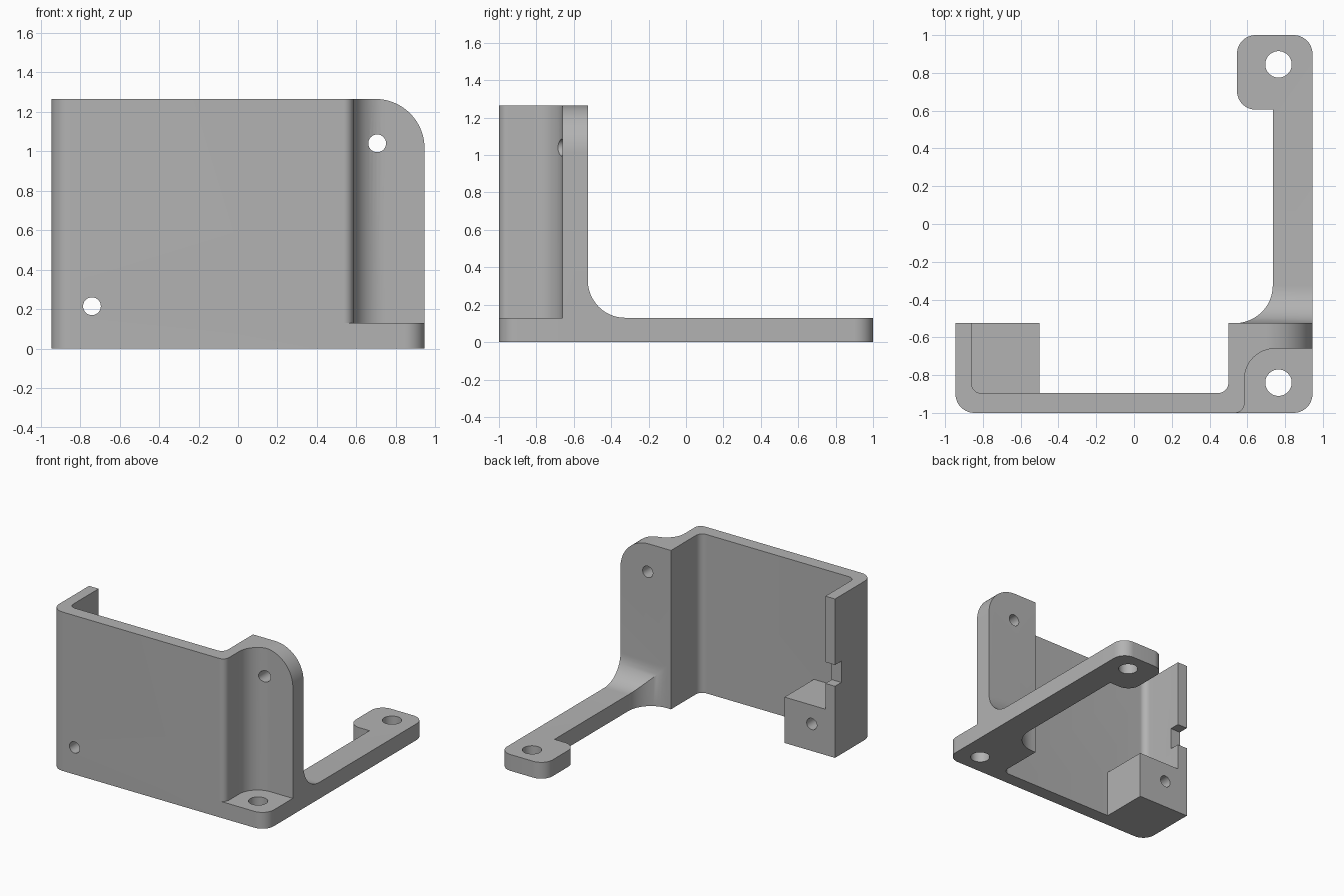
import bpy, bmesh
from math import cos, sin, radians, pi

cube = bpy.data.objects.get("Cube")
if cube:
    bpy.data.objects.remove(cube, do_unlink=True)

mat = bpy.data.materials.new("plain grey")
mat.use_nodes = True
GREY = (0.45, 0.45, 0.45, 1)
mat.diffuse_color = GREY
mat.node_tree.nodes["Principled BSDF"].inputs["Base Color"].default_value = GREY

W, TOP, BASE = 0.945, 1.265, 0.13   # half width, wall height, foot thickness
BACK = -0.525                       # rear face of the column and side wall


def arc(cx, cy, r, a0, a1, n=12):
    angles = [radians(a0 + (a1 - a0) * i / n) for i in range(n + 1)]
    return [(cx + r * cos(a), cy + r * sin(a)) for a in angles]


def prism(name, pts, axis, lo, hi):
    """Extrude a 2D outline along an axis."""
    place = {"x": lambda a, b, c: (c, a, b),
             "y": lambda a, b, c: (a, c, b),
             "z": lambda a, b, c: (a, b, c)}[axis]
    bm = bmesh.new()
    face = bm.faces.new([bm.verts.new(place(a, b, lo)) for a, b in pts])
    new = bmesh.ops.extrude_face_region(bm, geom=[face])["geom"]
    verts = [v for v in new if isinstance(v, bmesh.types.BMVert)]
    bmesh.ops.translate(bm, verts=verts, vec=place(0, 0, hi - lo))
    bmesh.ops.recalc_face_normals(bm, faces=bm.faces)
    mesh = bpy.data.meshes.new(name)
    bm.to_mesh(mesh)
    bm.free()
    mesh.materials.append(mat)
    ob = bpy.data.objects.new(name, mesh)
    bpy.context.collection.objects.link(ob)
    return ob


def rect(a0, a1, b0, b1):
    return [(a0, b0), (a1, b0), (a1, b1), (a0, b1)]


def hole(a, b, r, axis, lo, hi):
    return prism("hole_cutter", arc(a, b, r, 0, 352.5, 47), axis, lo, hi)


def combine(target, tool, operation):
    """Apply a boolean and discard the tool object."""
    mod = target.modifiers.new("combine", "BOOLEAN")
    mod.operation, mod.object, mod.solver = operation, tool, "EXACT"
    bpy.context.view_layer.objects.active = target
    bpy.ops.object.modifier_apply(modifier=mod.name)
    bpy.data.objects.remove(tool, do_unlink=True)


# Front wall, side wall and mounting column share one full-height outline
outline = [(-W, BACK)]
outline += arc(-0.845, -0.9, 0.1, 180, 270)
outline += arc(0.535, -0.95, 0.05, 270, 360)
outline += arc(0.745, -0.82, 0.16, 180, 90)
outline += [(W, -0.66), (W, BACK), (0.5, BACK)]
outline += arc(0.445, -0.84, 0.055, 0, -90)
outline += arc(-0.81, -0.845, 0.05, 270, 180)
outline += [(-0.86, BACK)]
bracket = prism("bracket", outline, "z", 0, TOP)

# Rounded upper corner of the column
R = 0.25
corner = arc(W - R, TOP - R, R, 0, 90, 24) + [(W - R, TOP + 0.1), (W + 0.1, TOP + 0.1), (W + 0.1, TOP - R)]
combine(bracket, prism("corner_cutter", corner, "y", -0.9, -0.4), "DIFFERENCE")

# Foot, arm and end pad: plan outline trimmed by a side profile with a fillet
plan = [(0.535, -1)]
plan += arc(W - 0.1, -0.9, 0.1, 270, 360)
plan += arc(W - 0.1, 0.9, 0.1, 0, 90)
plan += arc(0.645, 0.9, 0.1, 90, 180)
plan += arc(0.645, 0.705, 0.1, 180, 270)
plan += [(0.735, 0.605)]
plan += arc(0.535, -0.325, 0.2, 0, -90)
foot = prism("foot", plan, "z", 0, 0.5)
side = [(-1.1, -0.1), (-1.1, BASE), (-0.6, BASE), (-0.6, 0.33)]
side += arc(-0.325, 0.33, 0.2, 180, 270)
side += [(1.1, BASE), (1.1, -0.1)]
combine(foot, prism("side_profile", side, "x", 0.3, 1.1), "INTERSECT")
combine(bracket, foot, "UNION")

# Lower mounting block
combine(bracket, prism("block", rect(-0.9, -0.5, -0.95, BACK), "z", 0, 0.365), "UNION")

# Side wall notch and screw holes
cutters = [
    prism("notch_cutter", rect(-0.605, -0.4, 0.57, 0.74), "x", -1.1, -0.8),
    hole(-0.74, 0.215, 0.045, "y", -1.1, -0.4),
    hole(0.705, 1.04, 0.045, "y", -0.9, -0.4),
    hole(0.765, -0.84, 0.07, "z", -0.1, 0.3),
    hole(0.765, 0.845, 0.07, "z", -0.1, 0.3),
]
for cutter in cutters:
    combine(bracket, cutter, "DIFFERENCE")

# Smooth the rounded surfaces, keep edges crisp
bpy.ops.object.select_all(action="DESELECT")
bracket.select_set(True)
bpy.context.view_layer.objects.active = bracket
bpy.ops.object.shade_smooth_by_angle(angle=pi / 6)
